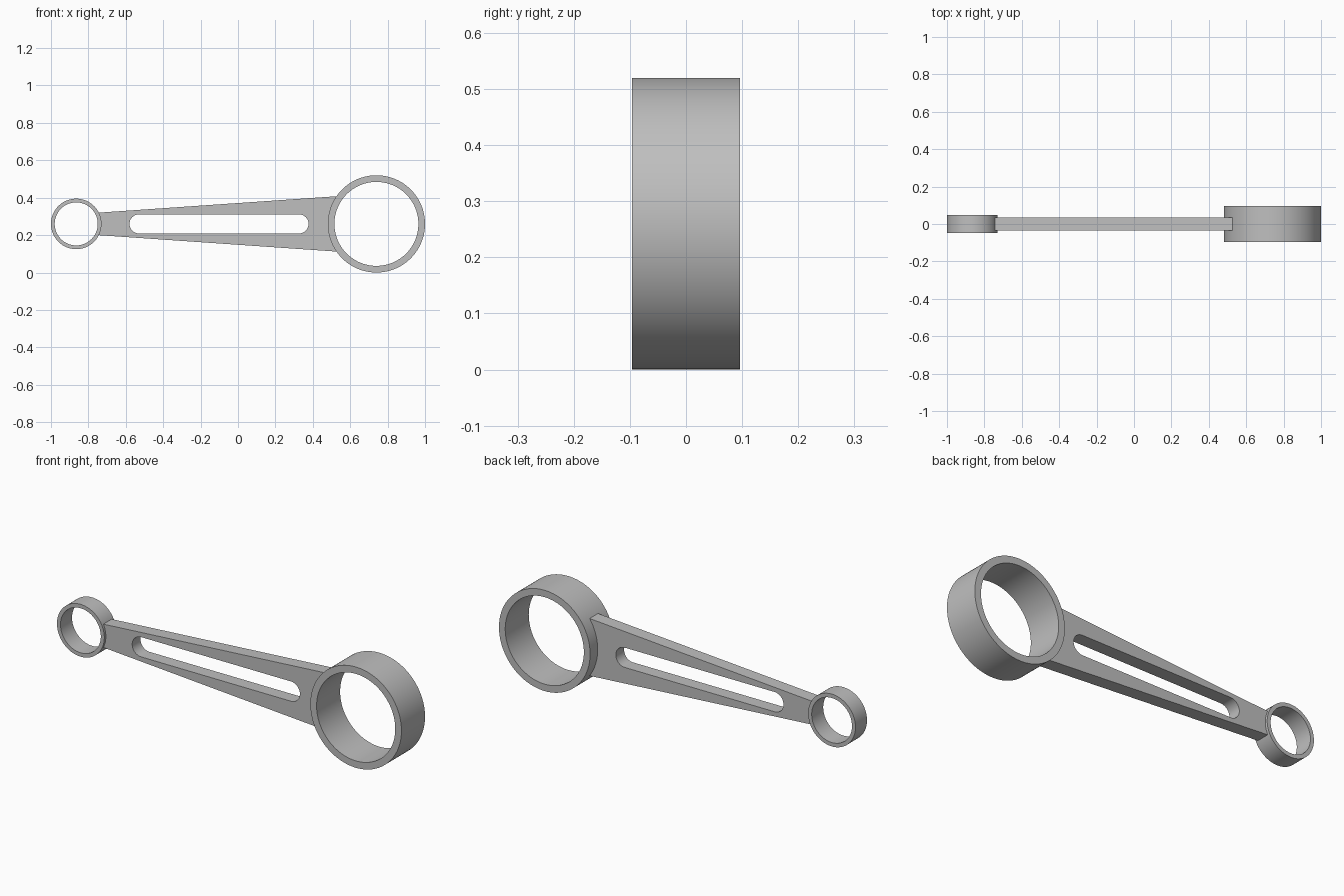
import bpy, bmesh, math
from mathutils import Matrix, Vector

cube = bpy.data.objects.get("Cube")
if cube:
    bpy.data.objects.remove(cube, do_unlink=True)

# One plain grey metal for everything
metal = bpy.data.materials.new("grey_metal")
metal.use_nodes = True
GREY = (0.52, 0.52, 0.52, 1)
metal.diffuse_color = GREY
metal.node_tree.nodes["Principled BSDF"].inputs["Base Color"].default_value = GREY

AXIS_Z = 0.26
SMALL_X, SMALL_R = -0.865, 0.135
BIG_X, BIG_R = 0.74, 0.26
TUCK = 0.01      # how far the shank reaches into each ring wall


def finish(name, bm):
    bmesh.ops.recalc_face_normals(bm, faces=bm.faces)
    mesh = bpy.data.meshes.new(name)
    bm.to_mesh(mesh)
    bm.free()
    mesh.materials.append(metal)
    obj = bpy.data.objects.new(name, mesh)
    bpy.context.collection.objects.link(obj)
    bpy.ops.object.select_all(action='DESELECT')
    obj.select_set(True)
    bpy.context.view_layer.objects.active = obj
    bpy.ops.object.shade_smooth_by_angle(angle=math.radians(30))
    return obj


def ring(name, x, outer, inner, half_width, steps=96):
    # Rectangular wall section revolved about the y axis
    bm = bmesh.new()
    section = [(inner, -half_width), (outer, -half_width),
               (outer, half_width), (inner, half_width)]
    verts = [bm.verts.new((x + r, y, AXIS_Z)) for r, y in section]
    edges = [bm.edges.new((verts[i], verts[(i + 1) % 4])) for i in range(4)]
    bmesh.ops.spin(bm, geom=verts + edges, cent=(x, 0, AXIS_Z), axis=(0, 1, 0),
                   angle=math.tau, steps=steps, use_merge=True)
    bmesh.ops.remove_doubles(bm, verts=bm.verts, dist=1e-5)
    return finish(name, bm)


def arc(x, radius, start, end, steps=24):
    angles = [start + (end - start) * i / steps for i in range(steps + 1)]
    return [(x + radius * math.cos(a), AXIS_Z + radius * math.sin(a)) for a in angles]


def add_loop(bm, points, y):
    verts = [bm.verts.new((x, y, z)) for x, z in points]
    return [bm.edges.new((v, verts[i - 1])) for i, v in enumerate(verts)]


def shank(name, half_width):
    # Tapered outline with concave ends that follow the rings, and a rounded slot
    rs, rb = SMALL_R - TUCK, BIG_R - TUCK
    a = math.asin(0.0595 / rs)
    b = math.asin(0.1487 / rb)
    outline = arc(SMALL_X, rs, a, -a) + arc(BIG_X, rb, math.pi + b, math.pi - b)
    q = math.pi / 2
    slot_r = 0.051
    slot = arc(0.377 - slot_r, slot_r, -q, q) + arc(-0.58 + slot_r, slot_r, q, 3 * q)
    bm = bmesh.new()
    edges = add_loop(bm, outline, -half_width) + add_loop(bm, slot, -half_width)
    bmesh.ops.triangle_fill(bm, edges=edges, use_beauty=True, normal=(0, -1, 0))
    back = bmesh.ops.extrude_face_region(bm, geom=bm.faces[:], use_keep_orig=True)
    moved = [g for g in back["geom"] if isinstance(g, bmesh.types.BMVert)]
    bmesh.ops.translate(bm, verts=moved, vec=(0, 2 * half_width, 0))
    return finish(name, bm)


ring("small_end_ring", SMALL_X, SMALL_R, 0.115, 0.047)
ring("big_end_ring", BIG_X, BIG_R, 0.2245, 0.096)
shank("slotted_shank", 0.034)
